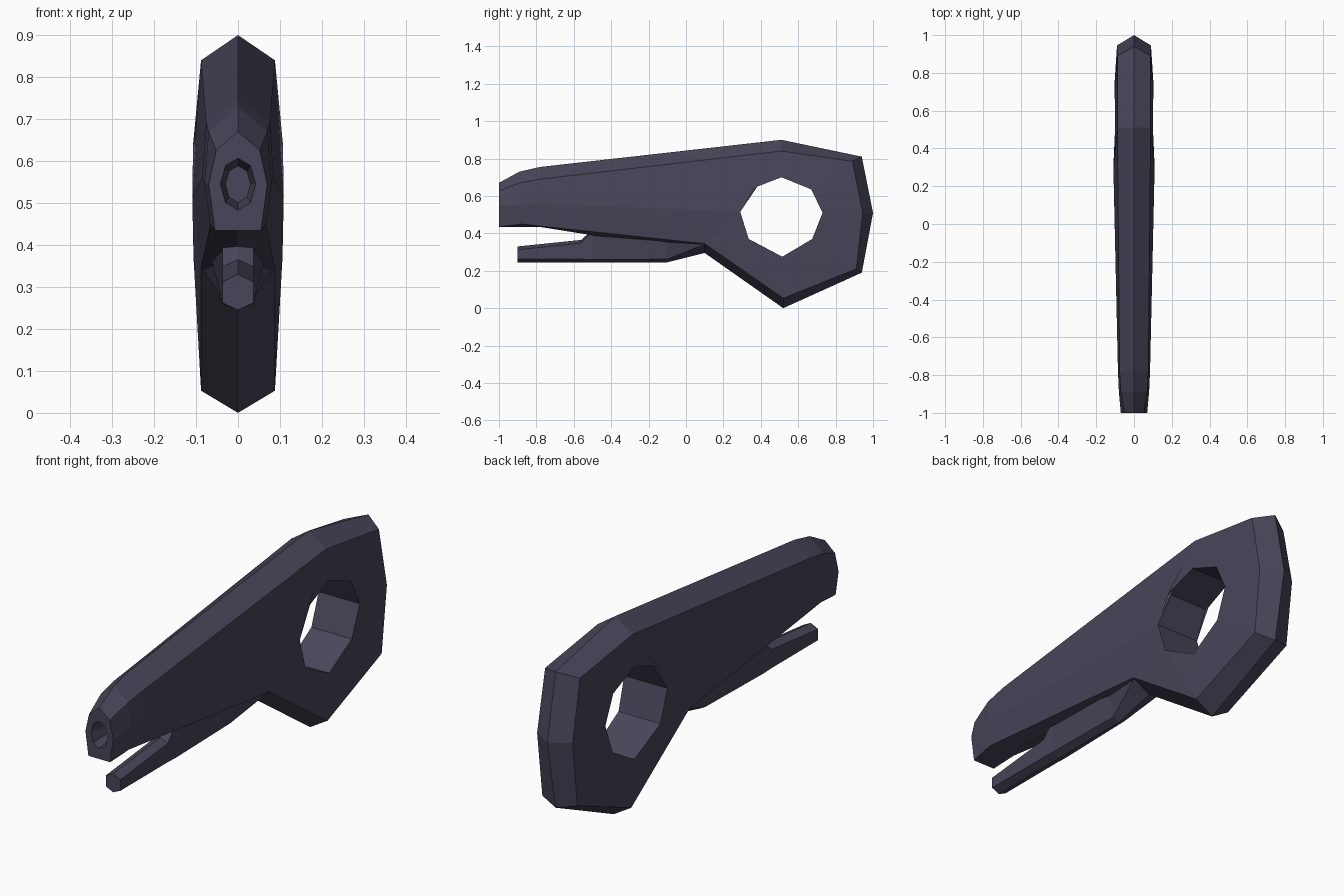
import bpy, bmesh
from math import sin, cos, pi

if "Cube" in bpy.data.objects:
    bpy.data.objects.remove(bpy.data.objects["Cube"])

mat = bpy.data.materials.new("dark_slate")
mat.diffuse_color = (0.065, 0.06, 0.1, 1)
mat.use_nodes = True
mat.node_tree.nodes["Principled BSDF"].inputs["Base Color"].default_value = mat.diffuse_color


def mirrored_object(name, faces):
    """Build faces given as point lists on +x, mirror them and weld."""
    bm = bmesh.new()
    for pts in faces:
        for s in (1, -1):
            bm.faces.new([bm.verts.new((s * x, y, z)) for x, y, z in pts])
    bmesh.ops.remove_doubles(bm, verts=bm.verts, dist=0.0005)
    bmesh.ops.recalc_face_normals(bm, faces=bm.faces)
    me = bpy.data.meshes.new(name)
    bm.to_mesh(me)
    bm.free()
    me.materials.append(mat)
    ob = bpy.data.objects.new(name, me)
    bpy.context.collection.objects.link(ob)
    return ob


def bridge(a, b):
    return [[a[i], a[i + 1], b[i + 1], b[i]] for i in range(len(a) - 1)]


# Body: centre ridge T, side edge S, mid line M, hole rim H
T = [(0, y, z) for y, z in [
    (-1, .67), (-.89, .73), (-.78, .755), (.51, .9), (.94, .81), (1, .51),
    (.94, .19), (.52, 0), (.1, .295), (-.76, .435), (-1, .435)]]
S = [(.052, -1, .625), (.07, -.89, .67), (.076, -.78, .69), (.088, .51, .84),
     (.088, .89, .785), (.09, .945, .51), (.088, .91, .21), (.088, .52, .053),
     (.088, .1, .345), (.066, -.88, .45), (.055, -1, .435)]
M = [(.07, -1, .545), (.08, -.89, .55), (.085, -.78, .56)]
H = [(.109, .29, .515), (.107, .355, .64), (.1, .51, .7), (.102, .67, .635),
     (.104, .73, .51), (.102, .675, .37), (.1, .515, .275), (.106, .335, .37)]

faces = bridge(T, S)
faces += [
    [S[0], S[1], M[1], M[0]], [S[1], S[2], M[2], M[1]],
    [M[0], M[1], S[9], S[10]], [M[1], M[2], S[9]],
    [S[2], S[3], H[0], M[2]], [S[9], M[2], H[0], S[8]],
    [S[3], H[1], H[0]], [S[3], H[2], H[1]],
    [S[3], S[4], H[3], H[2]], [S[4], S[5], H[4], H[3]],
    [S[5], S[6], H[5], H[4]], [S[6], S[7], H[6], H[5]],
    [S[7], H[7], H[6]], [S[7], S[8], H[7]], [S[8], H[0], H[7]]]

# Through hole wall
rim = H + H[:1]
faces += bridge(rim, [(0, y, z) for _, y, z in rim])


# Front face with a tapered bore
def bore(r, rz, y):
    return [(r * abs(sin(k * pi / 4)) if 0 < k < 4 else 0, y,
             .545 + rz * cos(k * pi / 4)) for k in range(5)]


front = [T[0], S[0], M[0], S[10], T[10]]
outer, inner = bore(.042, .062, -1), bore(.03, .044, -.9)
faces += bridge(front, outer) + bridge(outer, inner) + [inner]
mirrored_object("body", faces)

# Lower jaw: lofted sections (y, bottom, lower side x/z, upper side x/z, top)
sections = [
    (-.9, .245, .037, .262, .037, .312, .33),
    (-.56, .245, .037, .262, .037, .348, .365),
    (-.5, .245, .037, .26, .037, .415, .42),
    (-.1, .245, .03, .262, .066, .375, .39),
    (.1, .295, .084, .342, .084, .35, .36)]
rings = [[(0, y, b), (x1, y, z1), (x2, y, z2), (0, y, t)]
         for y, b, x1, z1, x2, z2, t in sections]
faces = [rings[0], rings[-1]]
for a, b in zip(rings, rings[1:]):
    faces += bridge(a, b)
mirrored_object("lower_jaw", faces)
